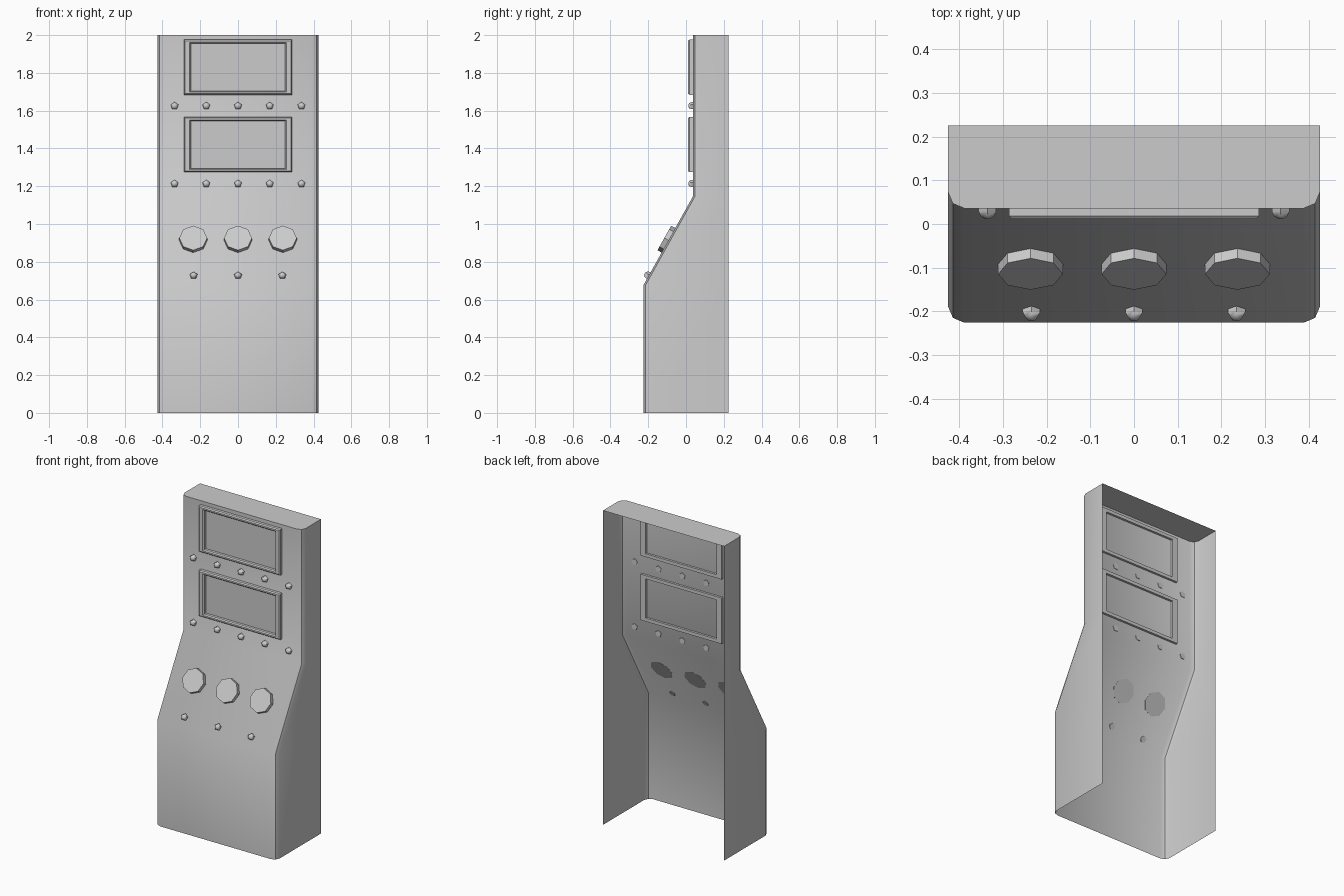
import bpy, bmesh, math
from mathutils import Matrix

if "Cube" in bpy.data.objects:
    bpy.data.objects.remove(bpy.data.objects["Cube"])

HALF_W, BACK_Y, R = 0.426, 0.226, 0.037
PROFILE = [(-0.226, 0.0), (-0.226, 0.675), (0.036, 1.145), (0.036, 2.0)]  # front (y, z)
SLOPE = math.atan2(1.145 - 0.675, 0.036 + 0.226)


def loft(name, loops, closed=True, wrap=False, cap_start=False, cap_end=False,
         matrix=None, smooth_angle=None):
    """Skin a list of equally long point loops."""
    bm = bmesh.new()
    rows = [[bm.verts.new(p) for p in loop] for loop in loops]
    n = len(rows[0])
    pairs = list(zip(rows, rows[1:])) + ([(rows[-1], rows[0])] if wrap else [])
    for a, b in pairs:
        for i in range(n if closed else n - 1):
            j = (i + 1) % n
            bm.faces.new((a[i], a[j], b[j], b[i]))
    if cap_start:
        bm.faces.new(rows[0][::-1])
    if cap_end:
        bm.faces.new(rows[-1])
    if wrap:
        bmesh.ops.recalc_face_normals(bm, faces=bm.faces)
    mesh = bpy.data.meshes.new(name)
    bm.to_mesh(mesh)
    bm.free()
    if smooth_angle:
        mesh.shade_smooth()
        mesh.set_sharp_from_angle(angle=math.radians(smooth_angle))
    ob = bpy.data.objects.new(name, mesh)
    bpy.context.collection.objects.link(ob)
    if matrix:
        ob.matrix_world = matrix
    return ob


def on_panel(x, z):
    """Placement on the front surface at height z, local z pointing outward."""
    if z > PROFILE[2][1]:
        y, tilt = PROFILE[2][0], math.pi / 2
    else:
        y, tilt = PROFILE[1][0] + (z - PROFILE[1][1]) / math.tan(SLOPE), SLOPE
    return Matrix.Translation((x, y, z)) @ Matrix.Rotation(tilt, 4, 'X')


def ngon(sides, r, z):
    return [(-r * math.sin(2 * math.pi * i / sides),
             r * math.cos(2 * math.pi * i / sides), z) for i in range(sides)]


def rect(w, h, z):
    return [(-w, -h, z), (w, -h, z), (w, h, z), (-w, h, z)]


# Cabinet shell: rounded front corners, closed top, open back and bottom
def section(yf, z):
    left = [(-HALF_W, BACK_Y), (-HALF_W, yf + R),
            (-HALF_W + 0.011, yf + 0.011), (-HALF_W + R, yf)]
    right = [(-x, y) for x, y in reversed(left)]
    return [(x, y, z) for x, y in left + right]


loft("cabinet_shell", [section(y, z) for y, z in PROFILE], closed=False,
     cap_end=True, smooth_angle=40)

# Two screens with raised bevelled frames
for k, zc in enumerate((1.83, 1.42)):
    m = on_panel(0, zc)
    w, h = 0.286, 0.146
    loft(f"screen_frame_{k}", [
        rect(w, h, -0.014), rect(w, h, 0.018), rect(w - 0.006, h - 0.006, 0.025),
        rect(w - 0.030, h - 0.015, 0.025), rect(w - 0.036, h - 0.021, 0.018),
        rect(w - 0.036, h - 0.021, -0.014)], wrap=True, matrix=m)
    loft(f"screen_glass_{k}", [rect(w - 0.034, h - 0.019, 0.001)],
         cap_end=True, matrix=m)

# Large octagonal buttons on the slope
for k in (-1, 0, 1):
    loft(f"big_button_{k + 1}", [ngon(8, 0.075, -0.001), ngon(8, 0.074, 0.025)],
         cap_start=True, cap_end=True, matrix=on_panel(k * 0.237, 0.914))

# Small five-sided domed lights
spots = [(i * 0.168, z) for z in (1.625, 1.213) for i in range(-2, 3)]
spots += [(i * 0.235, 0.725) for i in (-1, 0, 1)]
for k, (x, z) in enumerate(spots):
    loft(f"small_light_{k}",
         [ngon(5, 0.021, -0.003), ngon(5, 0.021, 0.008),
          ngon(5, 0.015, 0.019), ngon(5, 0.006, 0.024)],
         cap_start=True, cap_end=True, matrix=on_panel(x, z), smooth_angle=50)
